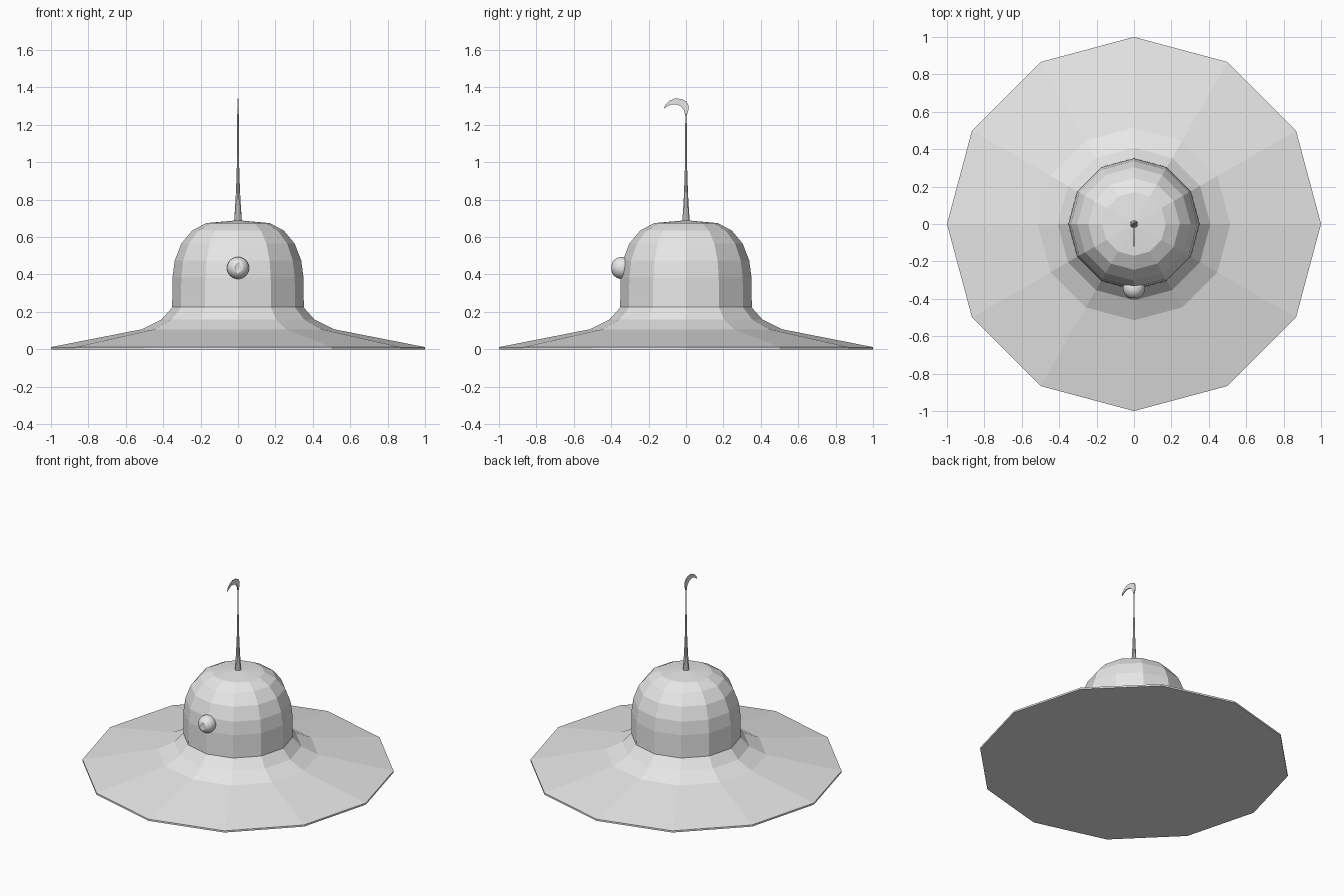
import bpy, bmesh, math
from mathutils import Vector

if "Cube" in bpy.data.objects:
    bpy.data.objects.remove(bpy.data.objects["Cube"])

grey = bpy.data.materials.new("plain grey")
grey.diffuse_color = (0.8, 0.8, 0.8, 1)
grey.use_nodes = True
grey.node_tree.nodes["Principled BSDF"].inputs["Base Color"].default_value = grey.diffuse_color


def finish(name, bm, smooth=False):
    bmesh.ops.recalc_face_normals(bm, faces=bm.faces)
    for f in bm.faces:
        f.smooth = smooth
    mesh = bpy.data.meshes.new(name)
    bm.to_mesh(mesh)
    bm.free()
    mesh.materials.append(grey)
    ob = bpy.data.objects.new(name, mesh)
    bpy.context.collection.objects.link(ob)
    return ob


def lathe(name, profile, sides):
    """Turn an (radius, height) profile about z; both ends are closed."""
    bm = bmesh.new()
    rings = []
    for r, z in profile:
        if r == 0:
            rings.append([bm.verts.new((0, 0, z))] * sides)
        else:
            rings.append([bm.verts.new((r * math.cos(2 * math.pi * i / sides),
                                        r * math.sin(2 * math.pi * i / sides), z))
                          for i in range(sides)])
    for a, b in zip(rings, rings[1:]):
        for i in range(sides):
            j = (i + 1) % sides
            loop = list(dict.fromkeys((a[i], a[j], b[j], b[i])))
            bm.faces.new(loop)
    for ring, (r, z) in ((rings[0], profile[0]), (rings[-1], profile[-1])):
        if r > 0:
            bm.faces.new(ring)
    return finish(name, bm)


def ball(name, centre, size, segments, rings):
    bm = bmesh.new()
    bmesh.ops.create_uvsphere(bm, u_segments=segments, v_segments=rings, radius=1)
    bmesh.ops.scale(bm, vec=Vector(size), verts=bm.verts)
    bmesh.ops.translate(bm, vec=Vector(centre), verts=bm.verts)
    return finish(name, bm, True)


# Wide brim with flat underside
lathe("brim", [(1, 0), (1, 0.012), (0.515, 0.107), (0.408, 0.16), (0.348, 0.228)], 12)

# Rounded crown
lathe("crown", [(0.352, 0.225), (0.351, 0.30), (0.350, 0.385), (0.338, 0.475),
                (0.303, 0.565), (0.245, 0.635), (0.17, 0.675), (0, 0.69)], 12)

# Tapering stalk
lathe("stalk", [(0.021, 0.68), (0.013, 0.80), (0.008, 0.92), (0.005, 1.03),
                (0.004, 1.26)], 10)

# Thin crescent hook at the top of the stalk, curling to the front
hook = [(0.004, 1.25), (0.012, 1.275), (0.013, 1.305), (0.002, 1.326), (-0.025, 1.339),
        (-0.060, 1.341), (-0.090, 1.328), (-0.110, 1.307), (-0.119, 1.285),
        (-0.098, 1.301), (-0.075, 1.310), (-0.050, 1.309), (-0.027, 1.298),
        (-0.011, 1.277), (-0.004, 1.25)]
bm = bmesh.new()
face = bm.faces.new([bm.verts.new((-0.003, y, z)) for y, z in hook])
ext = bmesh.ops.extrude_face_region(bm, geom=[face])
bmesh.ops.translate(bm, vec=Vector((0.006, 0, 0)),
                    verts=[v for v in ext["geom"] if isinstance(v, bmesh.types.BMVert)])
finish("hook", bm)

# Single eye with a slit pupil carved into its front
eye = ball("eye", (0, -0.343, 0.435), (0.059, 0.059, 0.059), 24, 16)
cutter = ball("pupil_cutter", (0, -0.403, 0.435), (0.018, 0.012, 0.045), 16, 10)
cutter.hide_render = True
cutter.hide_set(True)
cut = eye.modifiers.new("pupil", 'BOOLEAN')
cut.operation = 'DIFFERENCE'
cut.solver = 'EXACT'
cut.object = cutter
